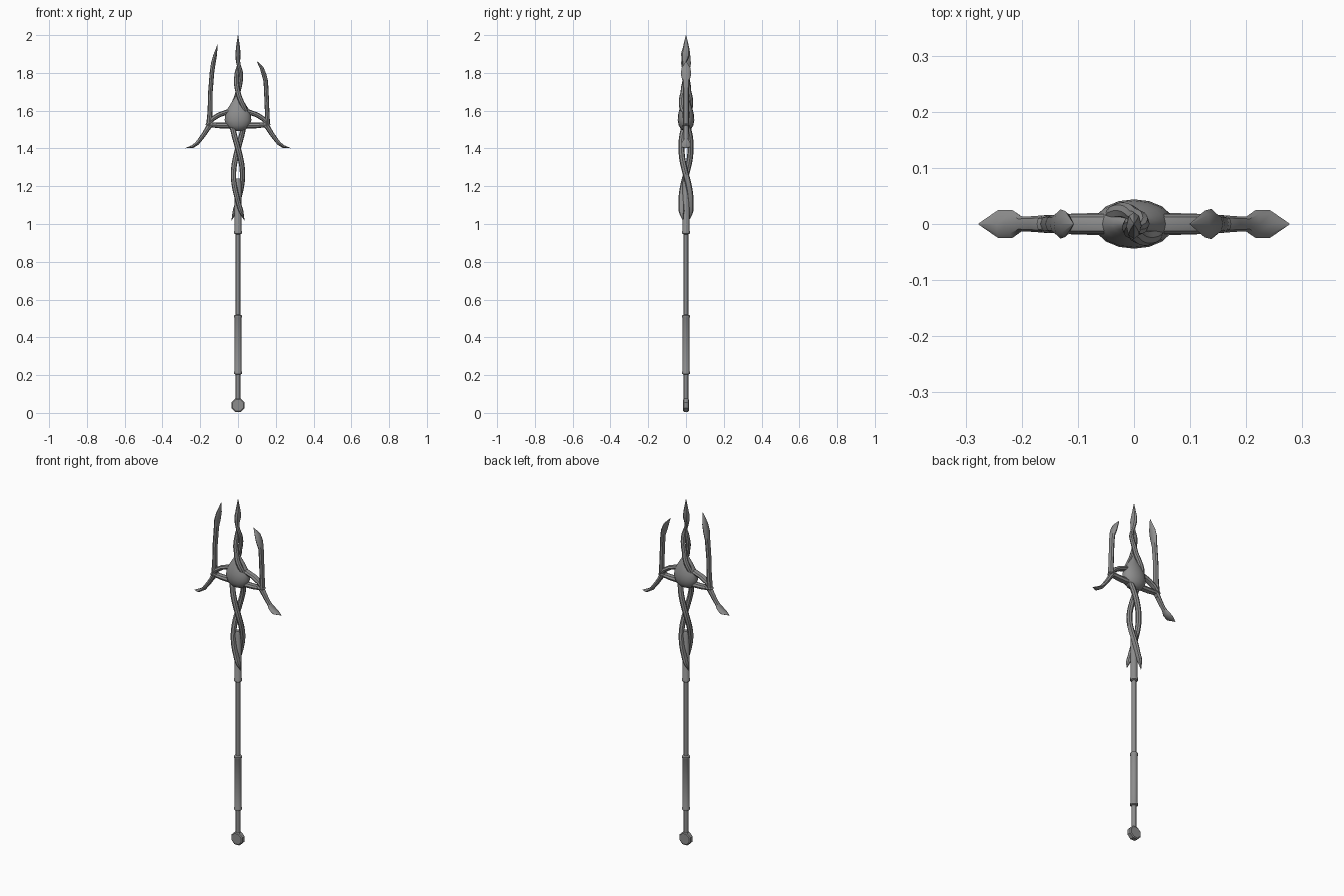
import bpy, bmesh, math
from mathutils import Vector

# Dark metal shared by every part
metal = bpy.data.materials.new("dark_metal")
metal.diffuse_color = (0.27, 0.27, 0.27, 1)


def finish(name, bm, angle=40):
    bmesh.ops.recalc_face_normals(bm, faces=bm.faces)
    me = bpy.data.meshes.new(name)
    bm.to_mesh(me)
    bm.free()
    me.materials.append(metal)
    ob = bpy.data.objects.new(name, me)
    bpy.context.collection.objects.link(ob)
    bpy.ops.object.select_all(action='DESELECT')
    ob.select_set(True)
    bpy.context.view_layer.objects.active = ob
    bpy.ops.object.shade_smooth_by_angle(angle=math.radians(angle))
    return ob


def skin(bm, rings):
    n = len(rings[0])
    for a, b in zip(rings, rings[1:]):
        for i in range(n):
            bm.faces.new((a[i], a[(i + 1) % n], b[(i + 1) % n], b[i]))
    bm.faces.new(rings[0])
    bm.faces.new(rings[-1])


def lathe(name, profile, sides, sy=1.0):
    """Profile of (radius, z) spun round z, squashed in y by sy."""
    bm = bmesh.new()
    rings = []
    for r, z in profile:
        rings.append([bm.verts.new((r * math.cos(2 * math.pi * i / sides),
                                    r * sy * math.sin(2 * math.pi * i / sides), z))
                      for i in range(sides)])
    skin(bm, rings)
    return finish(name, bm)


def sweep(name, pts, sides=8):
    """Tube through (position, half thickness in plane, half width along y)."""
    bm = bmesh.new()
    rings = []
    for k, (p, h, w) in enumerate(pts):
        p = Vector(p)
        t = Vector(pts[min(k + 1, len(pts) - 1)][0]) - Vector(pts[max(k - 1, 0)][0])
        t.normalize()
        y = Vector((0, 1, 0))
        b = (y - t * y.dot(t)).normalized()
        n = t.cross(b)
        rings.append([bm.verts.new(p + n * h * math.cos(2 * math.pi * i / sides)
                                   + b * w * math.sin(2 * math.pi * i / sides))
                      for i in range(sides)])
    skin(bm, rings)
    return finish(name, bm)


def flat(rows, side=1):
    return [((side * x, 0, z), h, w) for x, z, h, w in rows]


def lerp_table(table, z):
    for (z0, a), (z1, b) in zip(table, table[1:]):
        if z <= z1:
            return a + (b - a) * (z - z0) / (z1 - z0)
    return table[-1][1]


# Pommel: octagonal disc facing the front
bm = bmesh.new()
rings = []
for y, r in ((-0.015, 0.032), (-0.011, 0.038), (0.011, 0.038), (0.015, 0.032)):
    rings.append([bm.verts.new((r * math.cos(math.pi / 4 * (i + .5)), y,
                                0.040 + r * math.sin(math.pi / 4 * (i + .5))))
                  for i in range(8)])
skin(bm, rings)
finish("pommel", bm, 20)

# Shaft, grip and collar
lathe("shaft", [(0.012, 0.06), (0.012, 0.97)], 12)
lathe("grip", [(0.013, 0.203), (0.021, 0.207), (0.021, 0.216), (0.019, 0.22),
               (0.019, 0.502), (0.021, 0.506), (0.021, 0.515), (0.013, 0.52)], 12)
lathe("collar", [(0.013, 0.945), (0.021, 0.95), (0.021, 0.962), (0.018, 0.967),
                 (0.018, 1.22), (0.012, 1.24)], 12)

# Twin strands winding round the head; the first carries the leaf tip
PHASE = [(1.02, 0.86), (1.26, 0.0), (1.54, -1.0), (1.59, -1.08), (1.70, -1.5),
         (1.79, -2.0), (1.86, -2.5), (2.0, -2.6)]
RADIUS = [(1.02, 0.037), (1.06, 0.030), (1.10, 0.024), (1.40, 0.024), (1.50, 0.029),
          (1.56, 0.042), (1.61, 0.041), (1.70, 0.014), (1.80, 0.016), (1.86, 0.008),
          (1.92, 0.0), (2.0, 0.0)]
THICK = [(1.02, 0.001), (1.07, 0.013), (1.4, 0.015), (1.6, 0.014), (1.75, 0.013),
         (1.84, 0.010), (1.90, 0.014), (1.94, 0.010), (2.0, 0.001)]
WIDE = [(1.02, 0.001), (1.07, 0.016), (1.4, 0.016), (1.6, 0.015), (1.75, 0.013),
        (1.85, 0.010), (1.90, 0.025), (1.95, 0.013), (2.0, 0.001)]
for name, turn, top in (("strand_with_tip", 0, 2.0), ("strand_short", math.pi, 1.86)):
    pts = []
    steps = 56
    for i in range(steps + 1):
        z = 1.02 + (top - 1.02) * i / steps
        a = math.pi * lerp_table(PHASE, z) + turn
        r = lerp_table(RADIUS, z)
        taper = min(1.0, (top - z) / 0.06 + 0.05) if turn else 1.0
        if turn and z > 1.72:  # short strand hugs the axis near its end
            r *= max(0.4, 1 - (z - 1.72) * 8)
        pts.append(((r * math.cos(a), r * math.sin(a), z),
                    lerp_table(THICK, z) * taper, lerp_table(WIDE, z) * taper))
    sweep(name, pts)

# Teardrop gem
lathe("gem", [(0.012, 1.492), (0.042, 1.501), (0.062, 1.522), (0.071, 1.55),
              (0.067, 1.58), (0.055, 1.61), (0.038, 1.638), (0.020, 1.665),
              (0.002, 1.70)], 16, 0.62)

# Cross beam through the gem
sweep("cross_beam", flat([(-0.165, 1.527, 0.012, 0.015), (-0.10, 1.522, 0.015, 0.019),
                          (0, 1.52, 0.016, 0.02), (0.10, 1.522, 0.015, 0.019),
                          (0.165, 1.527, 0.012, 0.015)]))

# Arched arms and drooping barbs on both sides
for label, s in (("left", -1), ("right", 1)):
    sweep(label + "_arm", flat([(0.02, 1.605, 0.012, 0.018), (0.06, 1.592, 0.013, 0.018),
                                (0.10, 1.578, 0.013, 0.018), (0.135, 1.556, 0.013, 0.017),
                                (0.165, 1.52, 0.011, 0.014)], s))
    sweep(label + "_barb", flat([(0.13, 1.535, 0.010, 0.015), (0.155, 1.515, 0.014, 0.016),
                                 (0.18, 1.475, 0.012, 0.014), (0.20, 1.448, 0.011, 0.013),
                                 (0.217, 1.426, 0.010, 0.025), (0.242, 1.409, 0.008, 0.025),
                                 (0.277, 1.402, 0.001, 0.001)], s))

# Upright prongs of unequal height
sweep("left_prong", flat([(-0.155, 1.50, 0.008, 0.012), (-0.152, 1.535, 0.015, 0.016),
                          (-0.148, 1.60, 0.013, 0.016), (-0.146, 1.70, 0.012, 0.016),
                          (-0.138, 1.80, 0.012, 0.017), (-0.131, 1.85, 0.012, 0.026),
                          (-0.122, 1.89, 0.010, 0.023), (-0.108, 1.95, 0.001, 0.001)]))
sweep("right_prong", flat([(0.157, 1.50, 0.008, 0.012), (0.156, 1.535, 0.013, 0.016),
                           (0.154, 1.60, 0.012, 0.016), (0.150, 1.70, 0.012, 0.016),
                           (0.147, 1.755, 0.012, 0.018), (0.138, 1.79, 0.012, 0.027),
                           (0.126, 1.825, 0.010, 0.024), (0.100, 1.862, 0.001, 0.001)]))
